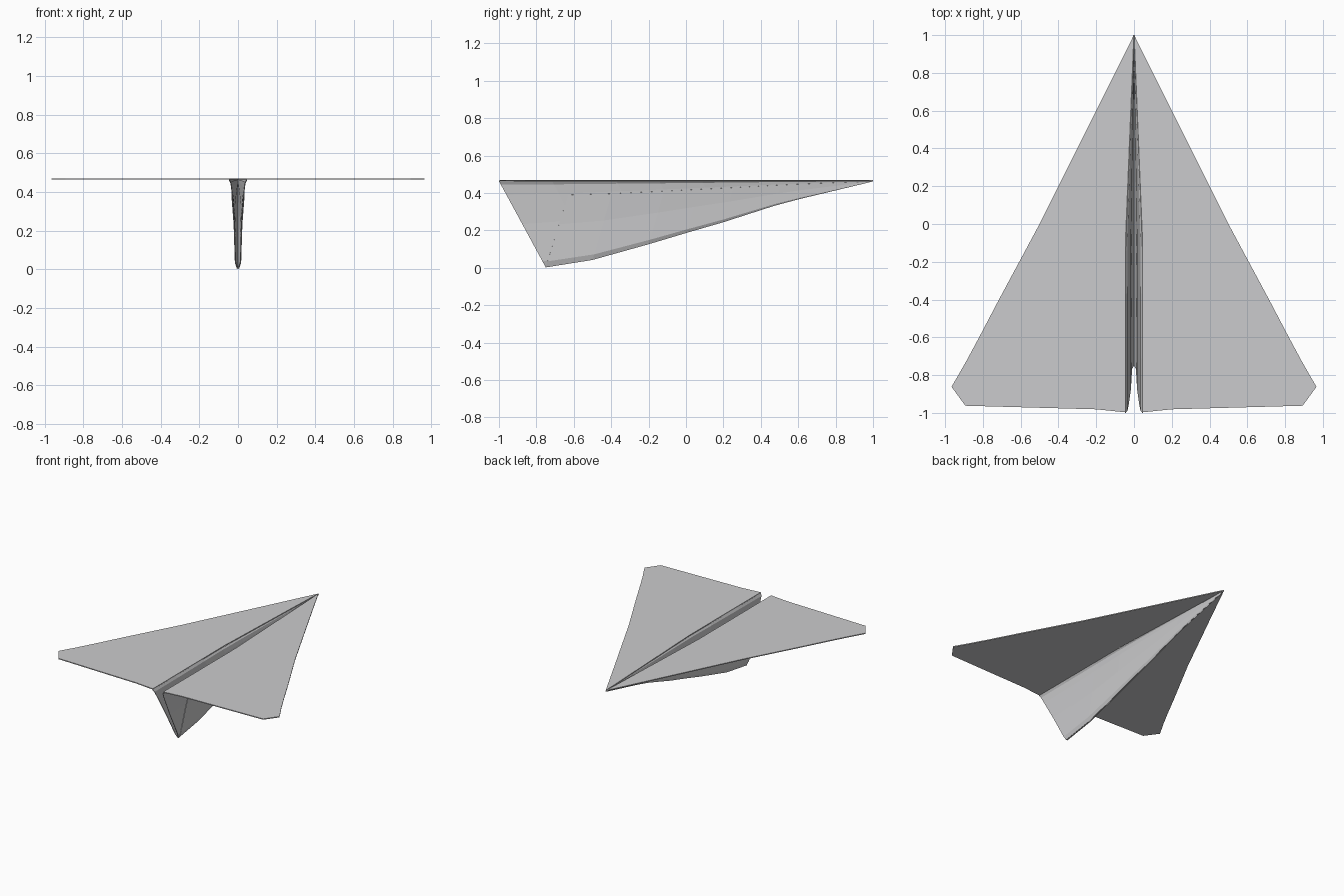
import bpy, bmesh

if "Cube" in bpy.data.objects:
    bpy.data.objects.remove(bpy.data.objects["Cube"])

paper = bpy.data.materials.new("light_grey_paper")
paper.diffuse_color = (0.6, 0.6, 0.61, 1)
paper.use_nodes = True
paper.node_tree.nodes["Principled BSDF"].inputs["Base Color"].default_value = paper.diffuse_color

TOP, LOW = 0.471, 0.464          # upper and lower faces of the wings
# keel bottom line, tail to nose: (y, z)
KEEL = [(-0.75, 0.003), (-0.5, 0.043), (-0.2, 0.127), (0.0, 0.187), (0.2, 0.245),
        (0.47, 0.332), (0.6, 0.367), (0.8, 0.415), (1.0, 0.463)]
# keel half-section: (share of depth, share of slot half width)
SECTION = [(0, 1.0), (0.04, 0.8), (0.16, 0.66), (0.5, 0.4), (0.93, 0.26), (1, 0.04)]


def slot(y):
    """Half width of the slot between the wings."""
    return 0.045 * min(1, (1 - y) / 1.1) + 0.001


def new_object(name, bm):
    bmesh.ops.recalc_face_normals(bm, faces=bm.faces[:])
    me = bpy.data.meshes.new(name)
    bm.to_mesh(me)
    bm.free()
    me.materials.append(paper)
    ob = bpy.data.objects.new(name, me)
    bpy.context.collection.objects.link(ob)
    return ob


def mirror(ob):
    ob.modifiers.new("mirror", 'MIRROR').use_clip = False


def keel_sheet(name, section, tail_top, offset, thick):
    """Folded side sheet whose rear edge leans from the bottom to tail_top."""
    bm = bmesh.new()
    f0 = section[0][0]
    rows = []
    for y, z in KEEL:
        row = []
        for f, share in section:
            lean = (1 - f) / (1 - f0)
            yy = y + (tail_top + 0.75) * (1 - y) / 1.75 * lean
            row.append(bm.verts.new((slot(yy) * share + offset, yy, LOW + (z - LOW) * f)))
        rows.append(row)
    for a, b in zip(rows, rows[1:]):
        for i in range(len(section) - 1):
            bm.faces.new((a[i], b[i], b[i + 1], a[i + 1]))
    ob = new_object(name, bm)
    s = ob.modifiers.new("paper_thickness", 'SOLIDIFY')
    s.thickness, s.offset = thick, 0
    mirror(ob)
    return ob


# wings: flat thin slab with clipped tips, inner edge follows the slot
outer = [(0.001, 1.0), (0.2, 0.6), (0.5, 0.0), (0.715, -0.4), (0.82, -0.6),
         (0.89, -0.73), (0.966, -0.862), (0.893, -0.962), (0.2, -0.981), (0.045, -0.997)]
inner = [(slot(y), y) for y in (-0.6, -0.1, 0.3, 0.6, 0.8)]
bm = bmesh.new()
face = bm.faces.new([bm.verts.new((x, y, LOW)) for x, y in outer + inner])
ext = bmesh.ops.extrude_face_region(bm, geom=[face], use_keep_orig=True)
for v in ext["geom"]:
    if isinstance(v, bmesh.types.BMVert):
        v.co.z = TOP
mirror(new_object("wings", bm))

# keel: folded V below the wings
keel_sheet("keel", SECTION, -1.0, 0.0, 0.004)

# inner fold layer, visible as a slanted edge on the keel sides
keel_sheet("keel_fold", SECTION[2:], -0.63, 0.003, 0.003)
